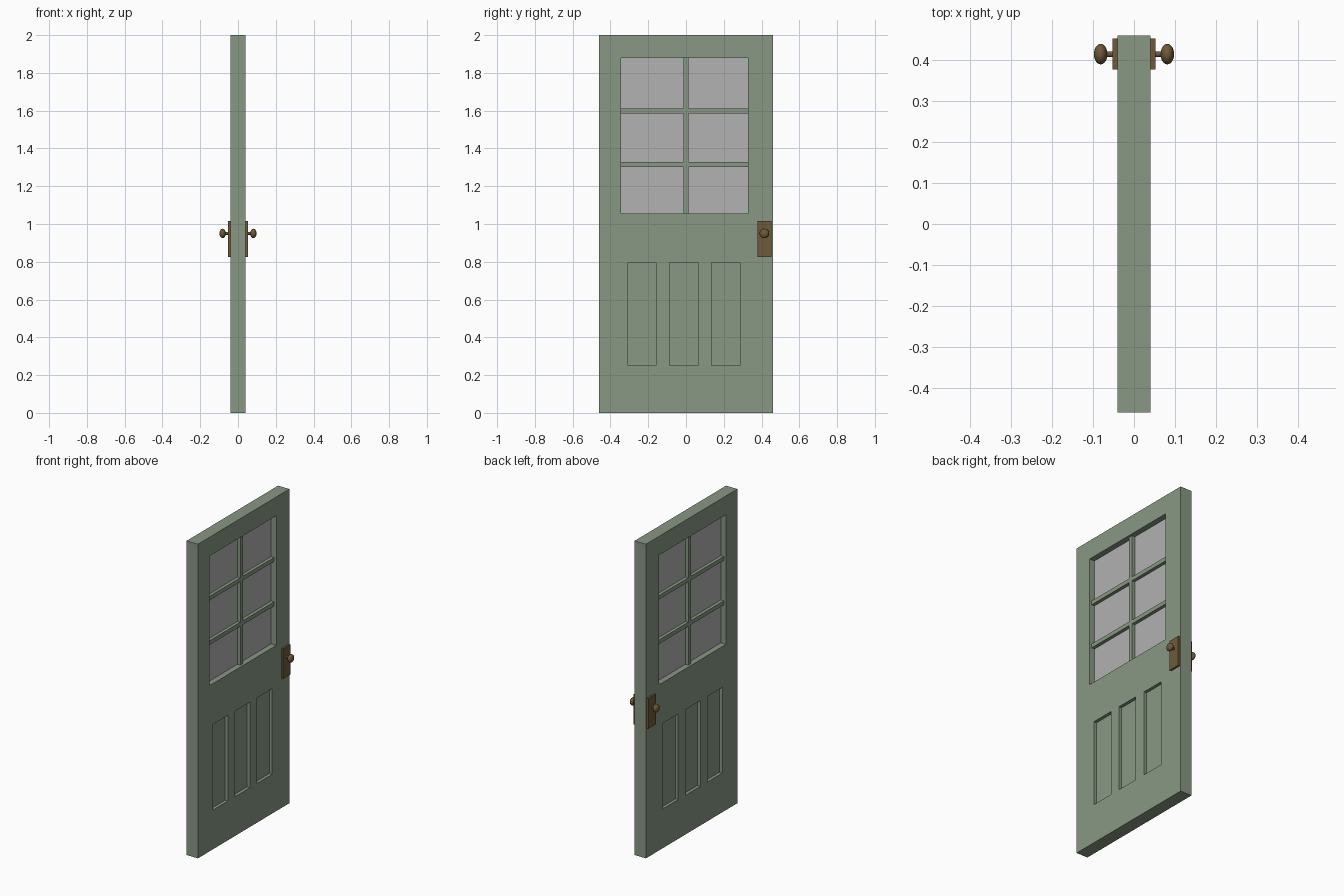
import bpy, bmesh, math
from mathutils import Matrix

if "Cube" in bpy.data.objects:
    bpy.data.objects.remove(bpy.data.objects["Cube"])


def material(name, rgb):
    m = bpy.data.materials.new(name)
    m.diffuse_color = (*rgb, 1)
    m.use_nodes = True
    m.node_tree.nodes["Principled BSDF"].inputs["Base Color"].default_value = m.diffuse_color
    return m


GREEN = material("sage_green_paint", (0.246, 0.309, 0.231))
BRASS = material("aged_brass", (0.156, 0.102, 0.042))
GLASS = material("grey_glass", (0.445, 0.445, 0.445))


def add_box(bm, x, y, z):
    """Box from (min, max) ranges."""
    size = [r[1] - r[0] for r in (x, y, z)]
    mid = [(r[0] + r[1]) / 2 for r in (x, y, z)]
    bmesh.ops.create_cube(bm, size=1, matrix=Matrix.Translation(mid) @ Matrix.Diagonal((*size, 1)))


def finish(bm, name, mat):
    me = bpy.data.meshes.new(name)
    bm.to_mesh(me)
    bm.free()
    me.materials.append(mat)
    ob = bpy.data.objects.new(name, me)
    bpy.context.collection.objects.link(ob)
    return ob


def boxes(name, mat, *ranges):
    bm = bmesh.new()
    for r in ranges:
        add_box(bm, *r)
    return finish(bm, name, mat)


T = 0.04                                   # half thickness of the door
WIN_Y, WIN_Z = (-0.345, 0.328), (1.055, 1.88)
PANEL_Z, RECESS = (0.25, 0.795), 0.02

# Door leaf, with window opening and recessed panels on both faces
door = boxes("door_leaf", GREEN, ((-T, T), (-0.46, 0.46), (0, 2)))
cuts = [((-0.1, 0.1), WIN_Y, WIN_Z)]
for yc in (-0.233, -0.012, 0.211):
    py = (yc - 0.075, yc + 0.075)
    cuts += [((T - RECESS, 0.1), py, PANEL_Z), ((-0.1, RECESS - T), py, PANEL_Z)]
cutter = boxes("opening_cutter", GREEN, *cuts)
cutter.hide_render = True
mod = door.modifiers.new("openings", 'BOOLEAN')
mod.operation, mod.solver, mod.object = 'DIFFERENCE', 'EXACT', cutter
bpy.context.view_layer.objects.active = door
bpy.ops.object.modifier_apply(modifier=mod.name)
bpy.data.objects.remove(cutter)

# Glass pane and glazing bars
boxes("window_glass", GLASS, ((-0.004, 0.004), WIN_Y, WIN_Z))
B = (-0.025, 0.025)
boxes("vertical_glazing_bar", GREEN, (B, (-0.013, 0.013), WIN_Z))
boxes("horizontal_glazing_bars", GREEN,
      *[(B, WIN_Y, (zc - 0.013, zc + 0.013)) for zc in (1.598, 1.315)])

# Back plate, neck and oval knob on each side
KY, KZ = 0.415, 0.95
for side, s in (("right", 1), ("left", -1)):
    boxes(f"{side}_handle_plate", BRASS,
          (tuple(sorted((s * (T - 0.001), s * 0.052))), (0.378, 0.453), (0.825, 1.017)))
    bm = bmesh.new()
    turn = Matrix.Rotation(math.pi / 2, 4, 'Y')
    bmesh.ops.create_cone(bm, cap_ends=True, segments=24, radius1=0.007, radius2=0.007, depth=0.032,
                          matrix=Matrix.Translation((s * 0.062, KY, KZ)) @ turn)
    bmesh.ops.create_uvsphere(bm, u_segments=32, v_segments=16, radius=1,
                              matrix=Matrix.Translation((s * 0.0815, KY, KZ)) @ turn
                              @ Matrix.Diagonal((0.025, 0.025, 0.0165, 1)))
    knob = finish(bm, f"{side}_knob", BRASS)
    bpy.ops.object.select_all(action='DESELECT')
    knob.select_set(True)
    bpy.context.view_layer.objects.active = knob
    bpy.ops.object.shade_smooth_by_angle(angle=math.radians(40))
